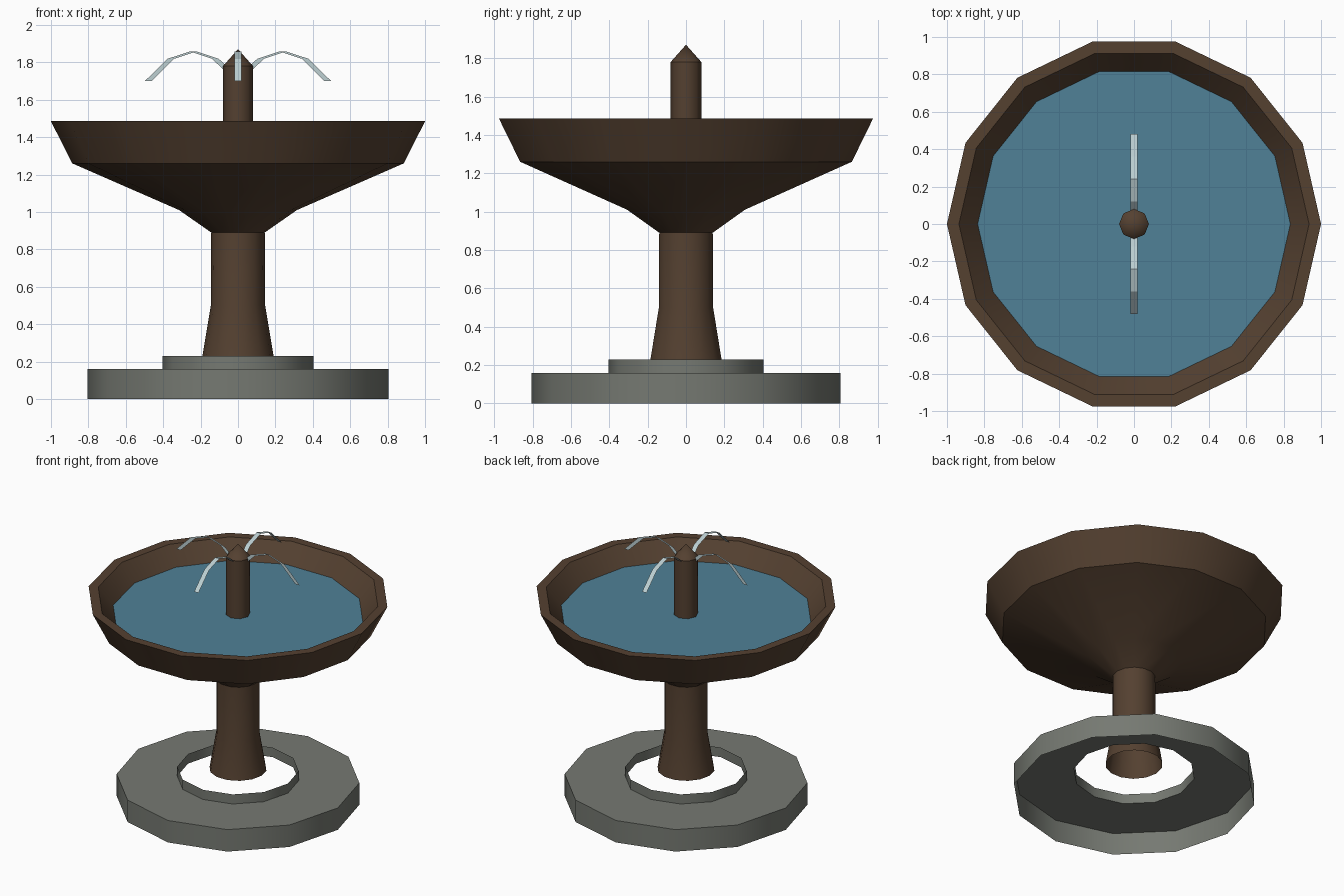
import bpy
import math

if "Cube" in bpy.data.objects:
    bpy.data.objects.remove(bpy.data.objects["Cube"])


def material(name, rgb):
    m = bpy.data.materials.new(name)
    m.diffuse_color = (*rgb, 1.0)
    m.use_nodes = True
    m.node_tree.nodes["Principled BSDF"].inputs["Base Color"].default_value = m.diffuse_color
    return m


BROWN = material("brown bronze", (0.089, 0.052, 0.030))
STONE = material("grey stone", (0.180, 0.192, 0.168))
WATER = material("pool water", (0.080, 0.220, 0.310))
SPRAY = material("pale spray", (0.510, 0.630, 0.650))


def make(name, verts, faces, mat, angle=None):
    mesh = bpy.data.meshes.new(name)
    mesh.from_pydata(verts, [], faces)
    mesh.materials.append(mat)
    mesh.update()
    obj = bpy.data.objects.new(name, mesh)
    bpy.context.collection.objects.link(obj)
    if angle:
        bpy.ops.object.select_all(action='DESELECT')
        obj.select_set(True)
        bpy.context.view_layer.objects.active = obj
        bpy.ops.object.shade_smooth_by_angle(angle=math.radians(angle))
    return obj


def lathe(name, profile, sides, mat, angle=35):
    """Open surface of revolution; a radius of 0 closes to a point."""
    verts, rings, faces = [], [], []
    for r, z in profile:
        n = sides if r > 0 else 1
        start = len(verts)
        for i in range(n):
            a = 2 * math.pi * i / sides
            verts.append((r * math.cos(a), r * math.sin(a), z))
        rings.append([start + i % n for i in range(sides)])
    for lo, hi in zip(rings, rings[1:]):
        for i in range(sides):
            j = (i + 1) % sides
            quad = [lo[i], lo[j], hi[j], hi[i]]
            faces.append(list(dict.fromkeys(quad)))
    return make(name, verts, faces, mat, angle)


# Stone base: open underneath, with a thin raised collar round the centre hole
lathe("base", [(0.805, 0), (0.805, 0.16), (0.403, 0.16), (0.403, 0.23)], 12, STONE)

# Flared stem, open at the foot
lathe("stem", [(0.19, 0.23), (0.145, 0.50), (0.143, 0.89)], 14, BROWN)

# Bowl: outside, flat rim and inside wall down to the water
lathe("bowl", [(0.143, 0.89), (0.315, 1.01), (0.887, 1.26), (1.0, 1.485),
               (0.936, 1.485), (0.836, 1.36)], 14, BROWN)

# Water surface
ring = [(0.836 * math.cos(2 * math.pi * i / 14),
         0.836 * math.sin(2 * math.pi * i / 14), 1.36) for i in range(14)]
make("water_surface", ring, [list(range(14))], WATER)

# Nozzle post and pointed cap
lathe("nozzle_post", [(0.08, 1.36), (0.08, 1.78)], 8, BROWN, 50)
lathe("nozzle_cap", [(0.08, 1.78), (0, 1.87)], 8, BROWN, 50)

# Four arching jets: flat ribbons, all with their width along x
HALF = 0.0175
for label, dx, dy in (("right", 1, 0), ("left", -1, 0), ("back", 0, 1), ("front", 0, -1)):
    verts = []
    for k in range(5):
        r = 0.12 * k
        z = 1.858 - 0.158 * ((r - 0.24) / 0.24) ** 2
        verts += [(dx * r - HALF, dy * r, z), (dx * r + HALF, dy * r, z)]
    faces = [(2 * k, 2 * k + 1, 2 * k + 3, 2 * k + 2) for k in range(4)]
    if label == "front":
        faces = [f[::-1] for f in faces]
    make("jet_" + label, verts, faces, SPRAY)
